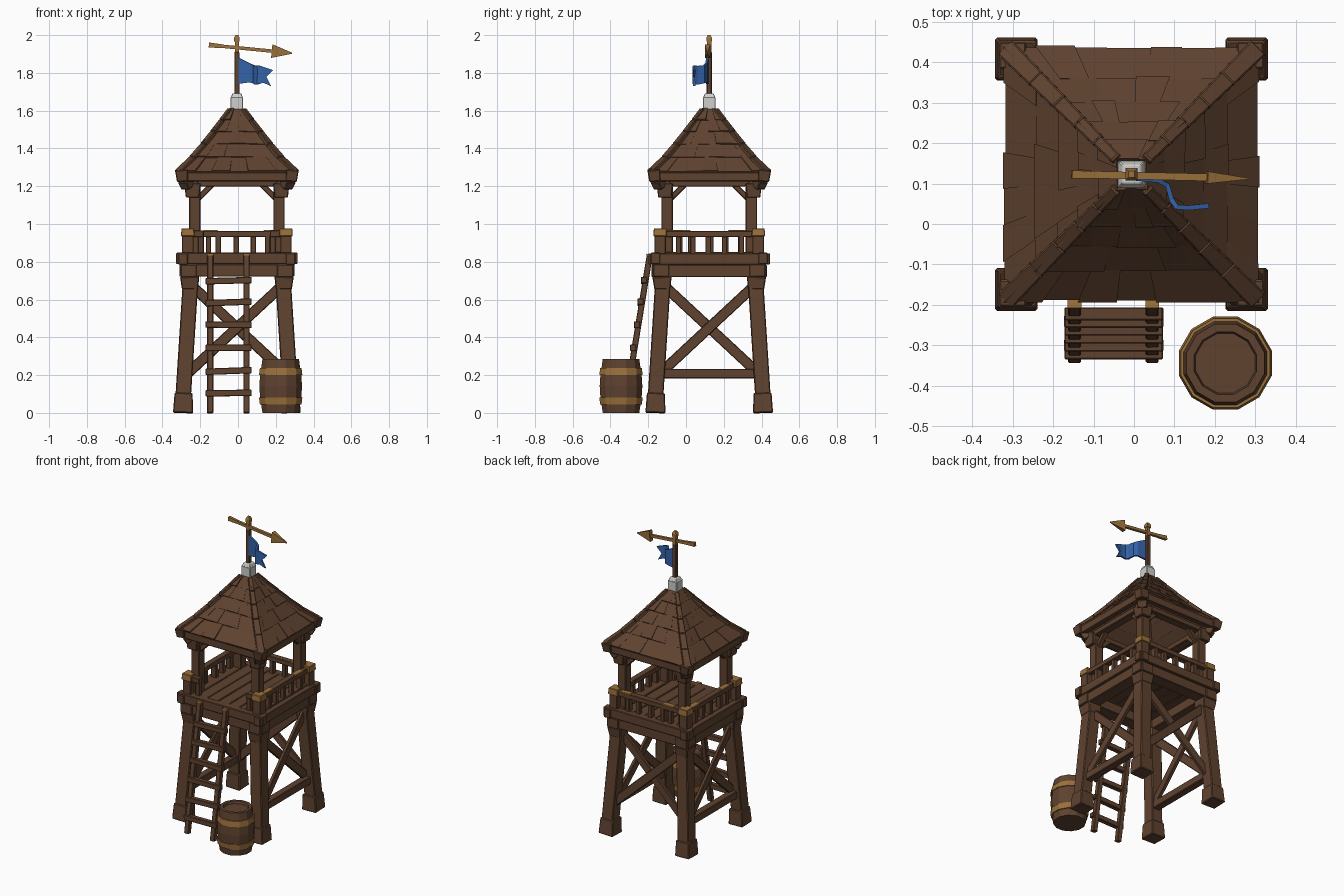
import bpy, bmesh, math, random
from mathutils import Vector, Matrix

random.seed(4)
CX, CY = -0.006, 0.123          # tower axis
AXIS = Vector((CX, CY, 0))


def material(name, rgb):
    m = bpy.data.materials.new(name)
    m.diffuse_color = (*rgb, 1)
    return m


WOOD = material("brown_wood", (0.115, 0.055, 0.029))
GOLD = material("golden_wood", (0.33, 0.165, 0.045))
BLUE = material("blue_cloth", (0.034, 0.125, 0.40))
GREY = material("pale_stone", (0.62, 0.62, 0.61))


def finish(name, bm, mats, bevel=0.0):
    bmesh.ops.recalc_face_normals(bm, faces=bm.faces)
    me = bpy.data.meshes.new(name)
    bm.to_mesh(me)
    bm.free()
    for m in mats:
        me.materials.append(m)
    ob = bpy.data.objects.new(name, me)
    bpy.context.collection.objects.link(ob)
    if bevel:
        b = ob.modifiers.new("chamfer", 'BEVEL')
        b.width, b.segments = bevel, 1
    return ob


def hexa(bm, low, high):
    a = [bm.verts.new(p) for p in low]
    b = [bm.verts.new(p) for p in high]
    bm.faces.new(a[::-1])
    bm.faces.new(b)
    for i in range(4):
        j = (i + 1) % 4
        bm.faces.new((a[i], a[j], b[j], b[i]))


def beam(bm, p, q, w, h, end=1.0, rot=0, local=True):
    """Bar from p to q; w sideways, h upward; end scales the far section.
    local: relative to the tower axis and turned rot quarter turns."""
    p, q = Vector(p), Vector(q)
    d = (q - p).normalized()
    up = Vector((0, 1, 0)) if abs(d.z) > 0.97 else Vector((0, 0, 1))
    side = d.cross(up).normalized()
    up = side.cross(d)
    pts = []
    for c, s in ((p, 1), (q, end)):
        pts.append([c + side * x * w * s / 2 + up * y * h * s / 2
                    for x, y in ((-1, -1), (1, -1), (1, 1), (-1, 1))])
    if local:
        R = Matrix.Rotation(rot * math.pi / 2, 3, 'Z')
        pts = [[R @ v + AXIS for v in ring] for ring in pts]
    hexa(bm, *pts)


# Legs, feet and capitals, one per corner
legs, deck, posts, rails, gold = (bmesh.new() for _ in range(5))
for k in range(4):
    beam(legs, (0.285, 0.285, 0), (0.282, 0.282, 0.105), 0.106, 0.106, 0.9, k)
    beam(legs, (0.284, 0.284, 0.09), (0.245, 0.245, 0.7), 0.082, 0.082, 1, k)
    beam(legs, (0.248, 0.248, 0.655), (0.25, 0.25, 0.722), 0.085, 0.085, 1.2, k)
finish("tower_legs", legs, [WOOD], 0.005)

# Cross braces on right, back and left, with low ties on right and left
braces = bmesh.new()
for k in range(3):
    for s, off in ((1, 0.008), (-1, -0.008)):
        beam(braces, (0.268 + off, -0.27 * s, 0.2), (0.245 + off, 0.235 * s, 0.67), 0.022, 0.055, 1, k)
    if k != 1:
        beam(braces, (0.27, -0.26, 0.208), (0.27, 0.26, 0.208), 0.05, 0.05, 1, k)
finish("cross_braces", braces, [WOOD], 0.004)

# Deck: two layers of crossing beams and planks
for k in range(4):
    e = 0.003 * (k % 2)
    beam(deck, (0.255, -0.305, 0.752 + e), (0.255, 0.305, 0.752 + e), 0.085, 0.066, 1, k)
    beam(deck, (0.285, -0.322, 0.815 + e), (0.285, 0.322, 0.815 + e), 0.05, 0.06, 1, k)
for i in range(7):
    x = -0.237 + i * 0.079
    z = 0.835 + random.uniform(-0.003, 0.003)
    beam(deck, (x, -0.275, z), (x, 0.275, z), 0.077, 0.03)
finish("deck", deck, [WOOD], 0.004)

# Roof posts, post heads, knee braces and wall plates
for k in range(4):
    beam(posts, (0.223, 0.223, 0.84), (0.223, 0.223, 1.2), 0.06, 0.06, 1, k)
    beam(posts, (0.235, 0.235, 1.14), (0.235, 0.235, 1.215), 0.07, 0.07, 1.25, k)
    beam(posts, (0.235, -0.275, 1.215), (0.235, 0.275, 1.215), 0.055, 0.035, 1, k)
    for s in (-1, 1):
        beam(posts, (0.223, 0.215 * s, 1.125), (0.223, 0.13 * s, 1.21), 0.03, 0.03, 1, k)
finish("roof_posts", posts, [WOOD], 0.004)

# Railing: corner posts with golden caps, rails, balusters
for k in range(4):
    beam(rails, (0.26, 0.26, 0.84), (0.26, 0.26, 0.94), 0.06, 0.06, 1, k)
    beam(gold, (0.26, 0.26, 0.935), (0.26, 0.26, 0.977), 0.072, 0.072, 0.92, k)
    if k == 3:   # front is open for the ladder
        for s in (-1, 1):
            beam(rails, (0.26, 0.25 * s, 0.948), (0.26, 0.175 * s, 0.948), 0.045, 0.034, 1, k)
            beam(rails, (0.26, 0.19 * s, 0.84), (0.26, 0.19 * s, 0.94), 0.03, 0.03, 1, k)
        continue
    beam(rails, (0.26, -0.25, 0.948), (0.26, 0.25, 0.948), 0.042, 0.032, 1, k)
    for t in (-0.17, -0.08, 0.0, 0.09, 0.16):
        t += random.uniform(-0.012, 0.012)
        beam(rails, (0.26, t, 0.84), (0.26, t, 0.94), random.uniform(0.025, 0.04), 0.028, 1, k)
    for a, b in ((-0.22, -0.14), (0.1, 0.18)):
        beam(gold, (0.262, a, 0.963), (0.262, b, 0.963), 0.04, 0.008, 1, k)
finish("railing", rails, [WOOD], 0.003)
finish("railing_caps", gold, [GOLD], 0.003)

# Roof: stepped shingle courses, hip beams and eaves
roof, frame = bmesh.new(), bmesh.new()
R = [0.308, 0.232, 0.174, 0.124, 0.078, 0.034]
Z = [1.275, 1.35, 1.42, 1.485, 1.547, 1.608]
for k in range(4):
    rot = Matrix.Rotation(k * math.pi / 2, 3, 'Z')
    for i in range(5):
        n = 7 - i
        cuts = [-1] + [-1 + 2 * (j + random.uniform(-0.2, 0.2)) / n for j in range(1, n)] + [1]
        for f, g in zip(cuts, cuts[1:]):
            t = random.uniform(0.003, 0.01)
            ring = [(R[i] - 0.012, Z[i] - 0.018), (R[i] + t, Z[i] + t),
                    (R[i + 1] + t * 0.5, Z[i + 1] + t * 0.5), (R[i + 1] - 0.014, Z[i + 1] - 0.018)]
            hexa(roof, *[[rot @ Vector((r, s * r, z)) + AXIS for r, z in ring] for s in (f, g)])
        beam(frame, (R[i], R[i], Z[i] - 0.004), (R[i + 1], R[i + 1], Z[i + 1] - 0.004),
             0.05 - i * 0.005, 0.032, 0.9, k)
    beam(frame, (0.292, -0.29, 1.25), (0.292, 0.29, 1.25), 0.035, 0.05, 1, k)
    beam(frame, (0.288, 0.288, 1.228), (0.294, 0.294, 1.288), 0.058, 0.058, 1.15, k)
    beam(frame, (0.255, 0.255, 1.195), (0.27, 0.27, 1.235), 0.06, 0.06, 1.1, k)
finish("roof_shingles", roof, [WOOD])
finish("roof_frame", frame, [WOOD], 0.004)

# Stone cap, pole and weather vane
bm = bmesh.new()
beam(bm, (0, 0, 1.6), (0, 0, 1.672), 0.066, 0.066)
beam(bm, (0, 0, 1.67), (0, 0, 1.692), 0.064, 0.064, 0.72)
finish("roof_cap", bm, [GREY], 0.003)
bm = bmesh.new()
beam(bm, (0, 0, 1.68), (0, 0, 1.91), 0.027, 0.027)
finish("flag_pole", bm, [WOOD], 0.003)
bm = bmesh.new()
beam(bm, (0, 0, 1.9), (0, 0, 1.97), 0.022, 0.022)
beam(bm, (0, 0, 1.965), (0, 0, 1.985), 0.03, 0.03)
beam(bm, (0, 0, 1.985), (0, 0, 2.0), 0.03, 0.03, 0.5)
beam(bm, (-0.148, 0.0, 1.948), (-0.08, -0.002, 1.941), 0.02, 0.026, 0.8)
beam(bm, (-0.1, -0.001, 1.943), (0.2, -0.008, 1.914), 0.018, 0.018)
beam(bm, (0.185, -0.008, 1.915), (0.292, -0.011, 1.904), 0.03, 0.072, 0.08)
finish("weather_vane", bm, [GOLD])

# Flag: waving swallowtail (x, y, top, bottom)
bm = bmesh.new()
cols = [(0.004, 0.113, 1.88, 1.742), (0.06, 0.108, 1.852, 1.75), (0.083, 0.095, 1.84, 1.745),
        (0.093, 0.06, 1.837, 1.738), (0.105, 0.042, 1.84, 1.74), (0.135, 0.04, 1.832, 1.748)]
grid = [[bm.verts.new(p) for p in ((x, y, a), (x, y, (a + b) / 2), (x, y, b))] for x, y, a, b in cols]
grid.append([bm.verts.new(p) for p in ((0.185, 0.045, 1.815), (0.15, 0.042, 1.778), (0.175, 0.044, 1.73))])
for c, d in zip(grid, grid[1:]):
    for i in range(2):
        bm.faces.new((c[i], c[i + 1], d[i + 1], d[i]))
ob = finish("flag", bm, [BLUE])
s = ob.modifiers.new("thickness", 'SOLIDIFY')
s.thickness, s.offset = 0.012, 0

# Ladder leaning on the front of the deck
bm = bmesh.new()
tips = bmesh.new()
foot, top = Vector((0, -0.328, 0)), Vector((0, -0.192, 0.835))
for x in (-0.147, 0.045):
    beam(bm, foot + Vector((x, 0, 0)), top + Vector((x, 0, 0)), 0.032, 0.032, local=False)
    beam(tips, top + Vector((x, 0, -0.004)), top + Vector((x, 0.001, 0.006)), 0.034, 0.034, local=False)
for z in (0.105, 0.222, 0.345, 0.467, 0.585, 0.7):
    y = foot.y + (top.y - foot.y) * z / top.z - 0.008
    dz = random.uniform(-0.006, 0.006)
    beam(bm, (-0.172, y, z - dz), (0.072, y, z + dz), 0.032, 0.034, local=False)
finish("ladder", bm, [WOOD], 0.003)
finish("ladder_tips", tips, [GOLD])

# Barrel: twelve-sided lathe with golden hoops and a sunken lid
bm = bmesh.new()
prof = [(0, 0), (0.1, 0), (0.107, 0.045), (0.114, 0.045), (0.119, 0.082), (0.113, 0.082), (0.117, 0.142),
        (0.113, 0.2), (0.119, 0.2), (0.114, 0.237), (0.107, 0.237), (0.1, 0.286), (0.08, 0.286), (0.076, 0.27), (0, 0.27)]
N = 12
rings = []
for r, z in prof:
    m = 1 if r == 0 else N
    rings.append([bm.verts.new((0.226 + r * math.cos(2 * math.pi * (i + 0.5) / N),
                                -0.344 + r * math.sin(2 * math.pi * (i + 0.5) / N), z)) for i in range(m)])
for j, (a, b) in enumerate(zip(rings, rings[1:])):
    for i in range(N):
        quad = [a[i % len(a)], a[(i + 1) % len(a)], b[(i + 1) % len(b)], b[i % len(b)]]
        f = bm.faces.new(list(dict.fromkeys(quad)))
        f.material_index = 1 if j in (2, 3, 4, 7, 8, 9) else 0
finish("barrel", bm, [WOOD, GOLD])
